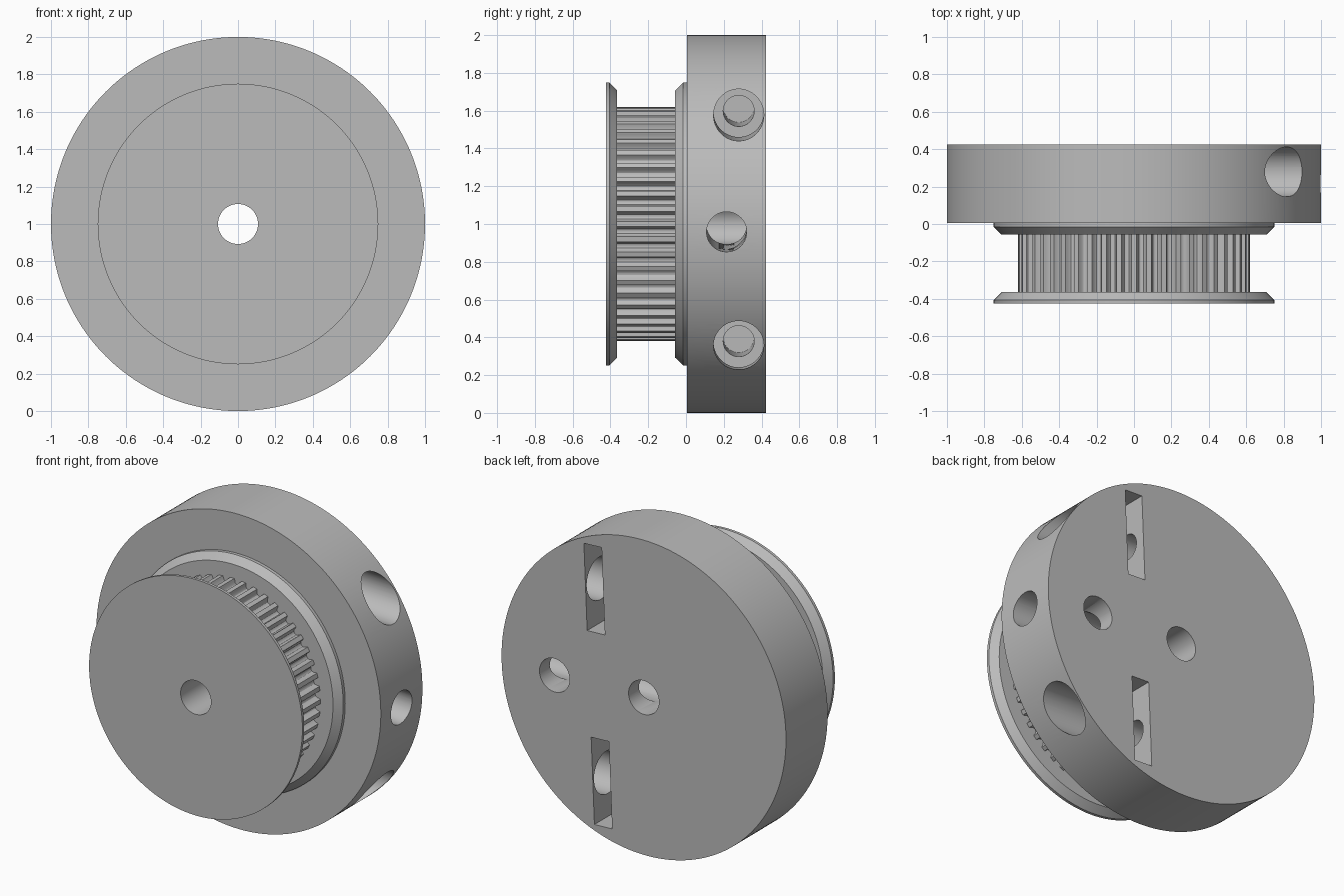
import bpy, bmesh
from math import sin, cos, pi, radians
from mathutils import Matrix, Vector

if "Cube" in bpy.data.objects:
    bpy.data.objects.remove(bpy.data.objects["Cube"], do_unlink=True)

BACK, FRONT = 0.424, 0.006       # drum faces along y
BORE = 0.107
TILT = radians(2.4)              # the hole pattern is turned slightly about the axle
CENTRE = Vector((0, 0, 1))
TURN = Matrix.Translation(CENTRE) @ Matrix.Rotation(TILT, 4, 'Y')

grey = bpy.data.materials.new("plain_grey")
grey.use_nodes = True
colour = (0.5, 0.5, 0.5, 1)
grey.diffuse_color = colour
grey.node_tree.nodes["Principled BSDF"].inputs["Base Color"].default_value = colour


def circle(r, n=128):
    return [(r * cos(2 * pi * i / n), r * sin(2 * pi * i / n)) for i in range(n)]


def loft(name, sections):
    """Solid along y from (y, outline) sections, with capped ends."""
    bm = bmesh.new()
    rings = [[bm.verts.new((x, y, z)) for x, z in pts] for y, pts in sections]
    n = len(rings[0])
    for a, b in zip(rings, rings[1:]):
        for i in range(n):
            j = (i + 1) % n
            bm.faces.new((a[i], a[j], b[j], b[i]))
    bm.faces.new(rings[0])
    bm.faces.new(rings[-1])
    bmesh.ops.recalc_face_normals(bm, faces=bm.faces)
    mesh = bpy.data.meshes.new(name)
    bm.to_mesh(mesh)
    bm.free()
    mesh.materials.append(grey)
    obj = bpy.data.objects.new(name, mesh)
    obj.location = CENTRE
    bpy.context.collection.objects.link(obj)
    return obj


def radial_cutter(r, x0, x1, y, z):
    """Round cutter running along the turned x direction."""
    bpy.ops.mesh.primitive_cylinder_add(vertices=64, radius=r, depth=x1 - x0)
    obj = bpy.context.object
    place = Matrix.Translation(((x0 + x1) / 2, y, z))
    obj.matrix_world = TURN @ place @ Matrix.Rotation(pi / 2, 4, 'Y')
    return obj


def axial_cutter(r, x, y0, y1):
    """Round cutter running along y."""
    obj = loft("cutter", [(y0, circle(r, 64)), (y1, circle(r, 64))])
    obj.matrix_world = TURN @ Matrix.Translation((x, 0, 0))
    return obj


def box_cutter(size, centre):
    bpy.ops.mesh.primitive_cube_add(size=1)
    obj = bpy.context.object
    obj.matrix_world = TURN @ Matrix.Translation(centre) @ Matrix.Diagonal((*size, 1))
    return obj


def finish(obj, cutters):
    """Cut the holes, then smooth the round faces."""
    bpy.ops.object.select_all(action='DESELECT')
    bpy.context.view_layer.objects.active = obj
    obj.select_set(True)
    for cutter in cutters:
        cutter.hide_render = True
        mod = obj.modifiers.new("hole", 'BOOLEAN')
        mod.operation = 'DIFFERENCE'
        mod.solver = 'EXACT'
        mod.object = cutter
        bpy.ops.object.modifier_apply(modifier=mod.name)
        bpy.data.objects.remove(cutter, do_unlink=True)
    bpy.ops.object.shade_smooth_by_angle(angle=radians(30))


# Large drum with bore, clamp holes, nut slots and the wire hole
drum = loft("drum", [(FRONT, circle(1, 192)), (BACK, circle(1, 192))])
holes = [axial_cutter(BORE, 0, -1, 1),
         axial_cutter(0.106, 0.628, 0.2, 1),
         radial_cutter(0.106, 0, 1.2, 0.215, 0)]
for side in (1, -1):
    z = side * 0.61
    holes += [box_cutter((0.125, 0.5, 0.55), (0.322, 0.38, z)),
              radial_cutter(0.133, 0.32, 1.2, 0.279, z),
              radial_cutter(0.082, -0.25, 0.32, 0.279, z)]
finish(drum, holes)

# Belt flanges, each chamfered on the side facing the teeth
RIM, CHAMFER = 0.75, 0.042
for name, outer, inner in (("front_flange", -BACK, -0.364), ("rear_flange", FRONT, -0.057)):
    step = CHAMFER if outer > inner else -CHAMFER
    flange = loft(name, [(outer, circle(RIM)), (inner + step, circle(RIM)),
                         (inner, circle(RIM - CHAMFER))])
    finish(flange, [axial_cutter(BORE, 0, -1, 1)])

# Toothed belt ring: flat lands with rounded grooves between
TEETH = 48
half_groove = [(0.17, 0.62), (0.21, 0.612), (0.25, 0.596), (0.34, 0.587), (0.45, 0.584)]
tooth = half_groove + [(1 - f, r) for f, r in reversed(half_groove)]
outline = []
for t in range(TEETH):
    for f, r in tooth:
        a = 2 * pi * (t + f) / TEETH
        outline.append((r * sin(a), r * cos(a)))
ring = loft("toothed_ring", [(-0.364, outline), (-0.057, outline)])
finish(ring, [axial_cutter(BORE, 0, -1, 1)])
